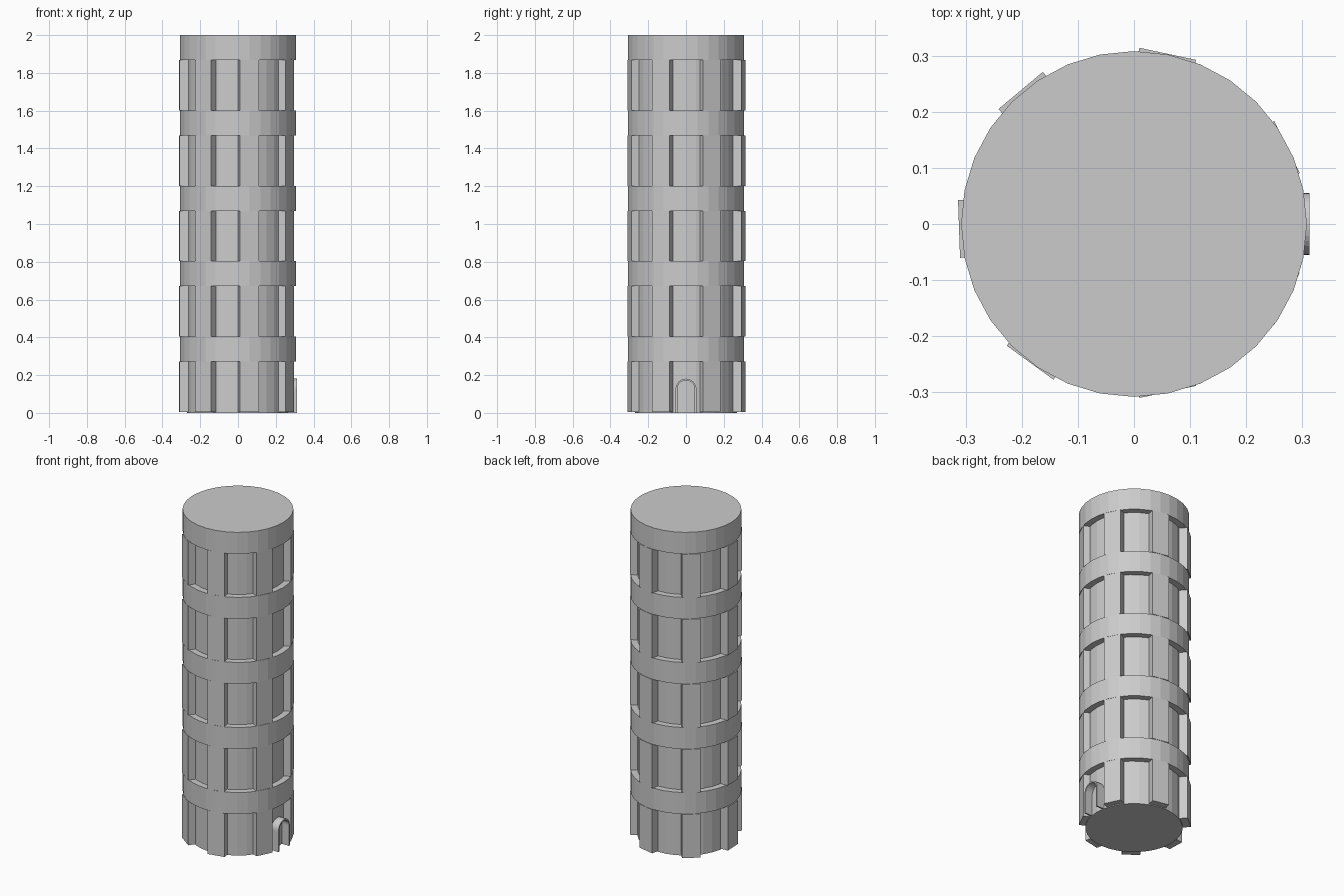
import bpy, bmesh
from math import radians, cos, sin, pi
from mathutils import Matrix

if "Cube" in bpy.data.objects:
    bpy.data.objects.remove(bpy.data.objects["Cube"])

SIDES, STOREYS, STEP = 32, 5, 0.399
BAND_H, BAND_R, CORE_R = 0.132, 0.308, 0.27


def finish(bm, name):
    bmesh.ops.recalc_face_normals(bm, faces=bm.faces)
    mesh = bpy.data.meshes.new(name)
    bm.to_mesh(mesh)
    bm.free()
    obj = bpy.data.objects.new(name, mesh)
    bpy.context.collection.objects.link(obj)
    return obj


def cylinder(name, r, z0, z1):
    bm = bmesh.new()
    place = Matrix.Translation((0, 0, (z0 + z1) / 2)) @ Matrix.Rotation(pi / 2, 4, 'Z')
    bmesh.ops.create_cone(bm, cap_ends=True, segments=SIDES, radius1=r, radius2=r,
                          depth=z1 - z0, matrix=place)
    return finish(bm, name)


# Inner shaft
cylinder("tower_core", CORE_R, 0, 1.99)

# Storeys: seven pillars below each ring band
for k in range(STOREYS):
    top = 2.0 - (STOREYS - 1 - k) * STEP
    band_z = top - BAND_H
    cylinder(f"floor_band_{k + 1}", BAND_R, band_z, top)
    base = max(0, top - STEP)
    bm = bmesh.new()
    for i in range(7):
        m = (Matrix.Translation((-0.004, 0.002, (base + band_z) / 2))
             @ Matrix.Rotation(radians(282 + 52 * i), 4, 'Z')
             @ Matrix.Translation((0.279, 0, 0))
             @ Matrix.Diagonal((0.058, 0.103, band_z - base, 1)))
        bmesh.ops.create_cube(bm, size=1, matrix=m)
    finish(bm, f"pillars_{k + 1}")


# Door: open arched frame on the right side
def arch(r, spring):
    pts = [(-r, 0)]
    pts += [(-r * cos(pi * i / 16), spring + r * sin(pi * i / 16)) for i in range(17)]
    return pts + [(r, 0)]


bm = bmesh.new()
loops = []
for x, r in ((0.262, 0.055), (0.313, 0.055), (0.313, 0.046), (0.262, 0.046)):
    loops.append([bm.verts.new((x, y, z)) for y, z in arch(r, 0.126)])
for a, b in zip(loops, loops[1:] + loops[:1]):
    for i in range(len(a) - 1):
        bm.faces.new((a[i], a[i + 1], b[i + 1], b[i]))
for end in (0, -1):
    bm.faces.new([l[end] for l in loops])
finish(bm, "door_frame")
